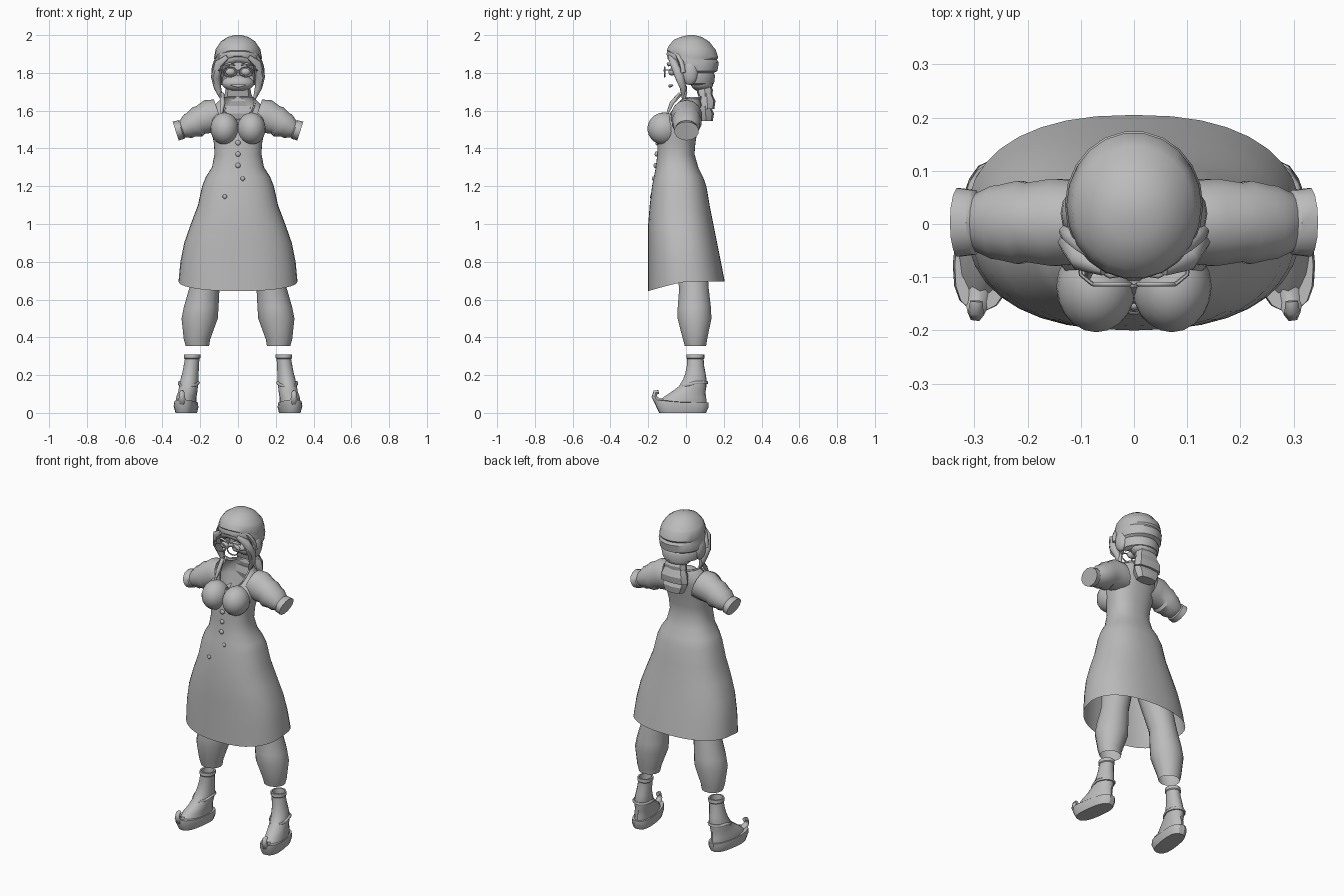
import bpy, bmesh, math
from mathutils import Vector

grey = bpy.data.materials.new("plain grey")
grey.diffuse_color = (0.5, 0.5, 0.5, 1)


def finish(ob, angle=40):
    bpy.ops.object.select_all(action='DESELECT')
    ob.select_set(True)
    bpy.context.view_layer.objects.active = ob
    if ob.type == 'CURVE':
        bpy.ops.object.convert(target='MESH')
        ob = bpy.context.object
    ob.data.materials.clear()
    ob.data.materials.append(grey)
    bpy.ops.object.shade_smooth_by_angle(angle=math.radians(angle))
    return ob


def loft(name, rings, cap_start=False, cap_end=False, angle=40):
    """Skin a list of equal-length closed rings."""
    bm = bmesh.new()
    vs = [[bm.verts.new(p) for p in r] for r in rings]
    n = len(rings[0])
    for a, b in zip(vs, vs[1:]):
        for i in range(n):
            j = (i + 1) % n
            bm.faces.new((a[i], a[j], b[j], b[i]))
    if cap_start:
        bm.faces.new(vs[0][::-1])
    if cap_end:
        bm.faces.new(vs[-1])
    bmesh.ops.recalc_face_normals(bm, faces=bm.faces[:])
    me = bpy.data.meshes.new(name)
    bm.to_mesh(me)
    bm.free()
    ob = bpy.data.objects.new(name, me)
    bpy.context.collection.objects.link(ob)
    return finish(ob, angle)


def spow(v, e):
    return math.copysign(abs(v) ** e, v)


def ring(cx, cy, z, rx, ry, n=20, e=1.0, dip=0.0, rise=0.0, turn=0.0):
    """Horizontal oval; dip lowers its front, rise lifts its back."""
    out = []
    for i in range(n):
        a = 2 * math.pi * i / n
        x, y = rx * spow(math.cos(a), e), ry * spow(math.sin(a), e)
        s = math.sin(a)
        out.append((cx + x * math.cos(turn) - y * math.sin(turn),
                    cy + x * math.sin(turn) + y * math.cos(turn),
                    z + dip * max(0, -s) + rise * max(0, s)))
    return out


def tube(name, pts, r, radii=None, cyclic=False):
    cu = bpy.data.curves.new(name, 'CURVE')
    cu.dimensions = '3D'
    cu.bevel_depth = r
    cu.bevel_resolution = 1
    cu.use_fill_caps = True
    sp = cu.splines.new('POLY')
    sp.points.add(len(pts) - 1)
    for i, p in enumerate(pts):
        sp.points[i].co = (*p, 1)
        sp.points[i].radius = radii[i] if radii else 1
    sp.use_cyclic_u = cyclic
    ob = bpy.data.objects.new(name, cu)
    bpy.context.collection.objects.link(ob)
    return finish(ob, 60)


def ball(name, loc, size, rot=(0, 0, 0), seg=16):
    bpy.ops.mesh.primitive_uv_sphere_add(segments=seg, ring_count=seg // 2 + 2,
                                         location=loc, rotation=rot)
    ob = bpy.context.object
    ob.name = name
    ob.scale = size
    return finish(ob, 60)


# Dress: height, half width, front y, back y, front dip
dress = [(.695, .315, -.20, .205, -.05), (.80, .305, -.20, .185, -.02),
         (.90, .285, -.20, .165, 0), (1.0, .25, -.20, .145, 0),
         (1.10, .212, -.192, .125, 0), (1.20, .19, -.18, .108, 0),
         (1.25, .17, -.17, .09, 0), (1.30, .138, -.16, .065, 0),
         (1.37, .124, -.152, .045, 0), (1.43, .128, -.15, .05, 0),
         (1.50, .142, -.145, .062, 0), (1.57, .148, -.13, .075, -.035),
         (1.62, .135, -.115, .085, -.07), (1.665, .088, -.10, .075, -.115)]
loft("dress", [ring(0, (f + b) / 2, z, w, (b - f) / 2, 36, .85, d)
               for z, w, f, b, d in dress])

# Collar cord around the neckline, buttons down the bodice
tube("neck_cord", ring(0, -.0125, 1.667, .09, .09, 28, .85, -.115), .005, cyclic=True)
for z, y in ((1.43, -.153), (1.37, -.156), (1.31, -.162)):
    ball("button", (0, y, z), (.014, .01, .014), seg=10)
for x, z, y in ((-.07, 1.145, -.183), (.025, 1.24, -.172)):
    ball("skirt_patch_button", (x, y, z), (.012, .008, .012), seg=8)

for s in (-1, 1):
    # Bust
    ball("bust", (s * .071, -.118, 1.505), (.075, .086, .085), (.15, 0, 0), 20)

    # Puffed sleeve with flared cuff: x, centre z, radius along z, radius along y
    sleeve = [(.10, 1.575, .088, .08), (.15, 1.57, .09, .084), (.20, 1.55, .076, .076),
              (.215, 1.54, .082, .08), (.25, 1.525, .066, .072), (.265, 1.518, .066, .07),
              (.295, 1.503, .046, .056), (.30, 1.50, .052, .062), (.33, 1.492, .052, .066)]
    tilt = math.radians(18)
    rings = []
    for x, z, rz, ry in sleeve:
        r = []
        for i in range(14):
            a = 2 * math.pi * i / 14
            c = math.cos(a) * rz
            r.append((s * (x + c * math.sin(tilt)), .003 + ry * math.sin(a),
                      z + c * math.cos(tilt)))
        rings.append(r)
    loft("sleeve", rings, cap_end=True, angle=35)

    # Baggy trouser leg: z, centre x, centre y, radii
    leg = [(.355, .215, .05, .062, .058), (.39, .217, .048, .07, .066),
           (.50, .203, .045, .096, .092), (.56, .195, .044, .092, .09),
           (.66, .178, .042, .08, .08), (.85, .135, .02, .09, .09),
           (1.08, .085, -.02, .09, .10)]
    loft("trouser_leg", [ring(s * x, y, z, rx, ry, 14) for z, x, y, rx, ry in leg])

    # Boot: sole, upper, rolled top, strap and curled toe
    t = s * .14
    loft("boot_sole", [ring(s * .274, -.018, 0, .052, .125, 18, .75, turn=t),
                       ring(s * .275, -.022, .03, .06, .142, 18, .75, .015, turn=t),
                       ring(s * .275, -.022, .055, .056, .142, 18, .75, .015, turn=t)],
         True, True, 30)
    upper = [(.05, .275, -.02, .053, .132), (.085, .273, -.005, .052, .112),
             (.11, .266, .012, .05, .092), (.14, .262, .035, .05, .074),
             (.18, .256, .047, .048, .062), (.21, .252, .05, .044, .054),
             (.25, .247, .05, .041, .046), (.285, .243, .05, .039, .044),
             (.29, .243, .05, .044, .048), (.31, .242, .05, .043, .047),
             (.31, .242, .05, .034, .038), (.27, .243, .05, .032, .036)]
    loft("boot_upper", [ring(s * x, y, z, rx, ry, 16, turn=t)
                        for z, x, y, rx, ry in upper], cap_end=True, angle=35)
    tube("boot_strap", ring(s * .26, .042, .16, .05, .068, 16, 1, -.02, turn=t), .009,
         cyclic=True)
    tube("boot_toe_curl", [(s * .29, -.11, .05), (s * .295, -.15, .06),
                           (s * .297, -.168, .085), (s * .297, -.162, .108),
                           (s * .296, -.145, .11)], .02, [1.4, 1.1, .8, .7, .6])

    # Glasses: lens rim, temple, eye behind
    tube("lens_rim", [(s * .042 + .036 * math.cos(a), -.113, 1.805 + .026 * math.sin(a))
                      for a in [2 * math.pi * i / 16 for i in range(16)]], .004, cyclic=True)
    tube("glasses_temple", [(s * .078, -.113, 1.815), (s * .10, -.095, 1.815),
                            (s * .108, .01, 1.81)], .004)
    ball("eye", (s * .04, -.075, 1.805), (.026, .018, .02), seg=12)
    tube("eyebrow", [(s * .015, -.093, 1.838), (s * .045, -.096, 1.85),
                     (s * .078, -.082, 1.838)], .006, [.8, 1.1, .5])

    # Side hair locks and hanging earring
    tube("side_lock", [(s * .055, -.085, 1.885), (s * .10, -.065, 1.85),
                       (s * .118, -.035, 1.78), (s * .108, -.015, 1.72),
                       (s * .088, -.015, 1.665)], .026, [.5, .9, 1, .75, .3])
    ball("ear_puff", (s * .108, .02, 1.80), (.03, .045, .065), seg=12)
    tube("earring", [(s * .098, .0, 1.73), (s * .10, -.005, 1.695),
                     (s * .085, -.01, 1.66)], .01, [.6, 1.2, .6])

tube("glasses_bridge", [(-.008, -.114, 1.808), (0, -.117, 1.814), (.008, -.114, 1.808)], .004)
tube("mouth", [(-.04, -.07, 1.735), (0, -.085, 1.73), (.04, -.07, 1.735)], .009, [.4, 1, .4])
tube("front_braid", [(-.085, -.03, 1.69), (-.08, -.075, 1.64), (-.088, -.105, 1.57)],
     .012, [1, 1.1, .4])

# Head wrap with horizontal folds at the back: z, half width, front y, back y, front lift
wrap = [(1.735, .085, -.075, .13, .12), (1.745, .112, -.09, .15, .118),
        (1.785, .122, -.098, .155, .09), (1.80, .118, -.098, .148, .085),
        (1.81, .126, -.103, .168, .08), (1.855, .13, -.104, .175, .05),
        (1.87, .125, -.10, .165, .045), (1.88, .127, -.103, .172, .04),
        (1.925, .118, -.092, .158, .02), (1.935, .112, -.085, .148, .018),
        (1.965, .092, -.066, .125, .01), (1.99, .056, -.03, .085, 0),
        (2.0, .018, .01, .045, 0)]
loft("head_wrap", [ring(0, (f + b) / 2, z, w, (b - f) / 2, 22, 1, d)
                   for z, w, f, b, d in wrap], False, True, 35)

# Rolled band over the forehead
tube("head_band", [(.128 * math.cos(a), -.075 + .06 * abs(math.cos(a)) ** 2,
                    1.80 + .135 * math.sin(a))
                   for a in [math.pi * i / 14 for i in range(15)]], .014)

# Nape roll and stacked hair tail
ball("hair_nape", (0, .085, 1.745), (.085, .06, .045))
for z0, z1, w0, w1, y in ((1.745, 1.675, .05, .072, .095), (1.69, 1.61, .07, .09, .108),
                          (1.625, 1.545, .084, .06, .10)):
    loft("hair_tail_segment", [ring(0, y, z0, w0, .03, 8, .7),
                               ring(0, y + .004, (z0 + z1) / 2, (w0 + w1) / 2 + .006, .044, 8, .7),
                               ring(0, y + .006, z1, w1, .036, 8, .7)], True, True, 25)
